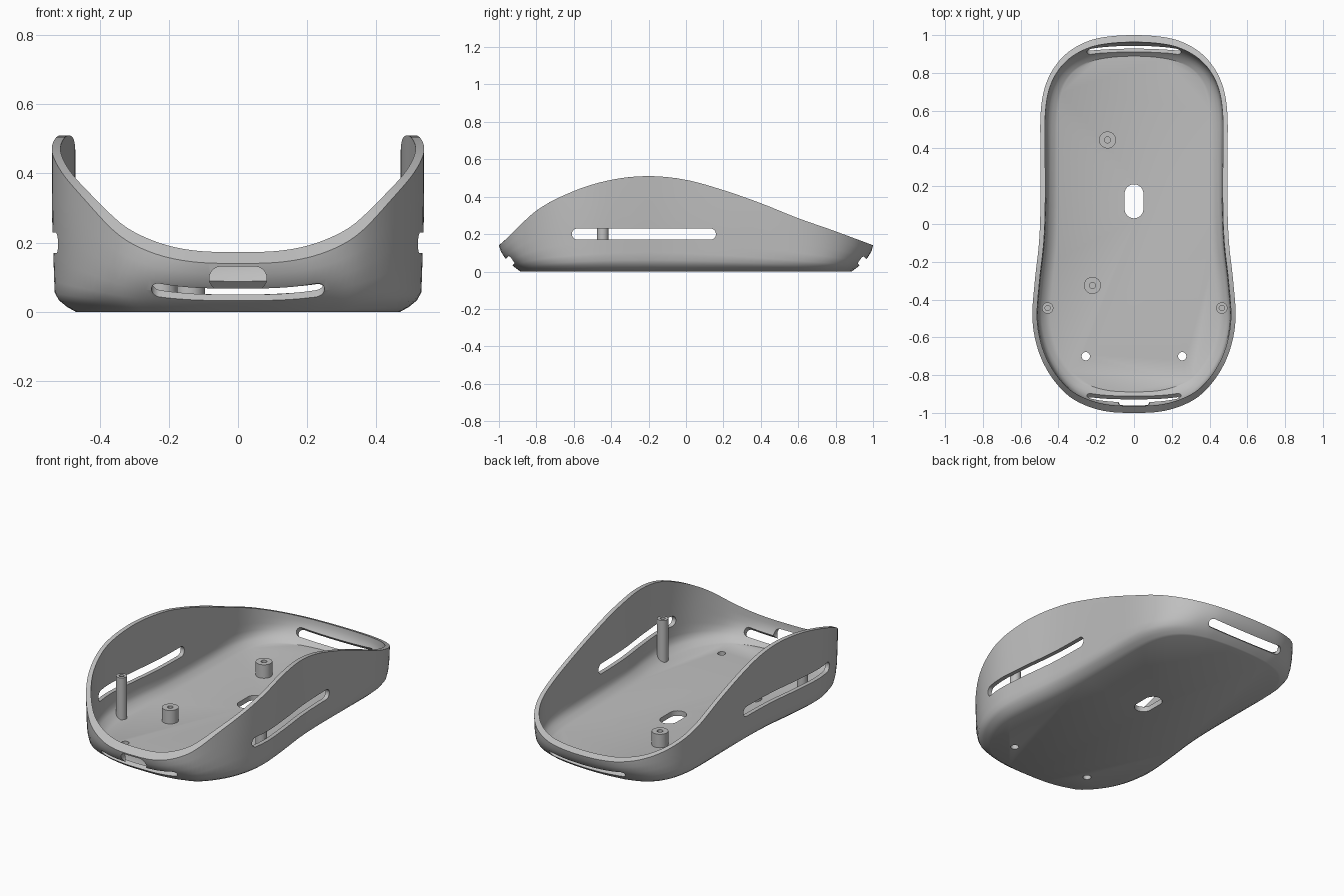
import bpy, bmesh, math
from mathutils import Matrix, Vector

if "Cube" in bpy.data.objects:
    bpy.data.objects.remove(bpy.data.objects["Cube"], do_unlink=True)

grey = bpy.data.materials.new("matte grey")
grey.use_nodes = True
COLOR = (0.52, 0.52, 0.52, 1)
grey.diffuse_color = COLOR
grey.node_tree.nodes["Principled BSDF"].inputs["Base Color"].default_value = COLOR

FLOOR = 0.03


def catmull(a, b, c, d, t):
    return 0.5 * (2 * b + (c - a) * t + (2 * a - 5 * b + 4 * c - d) * t * t
                  + (3 * b - a - 3 * c + d) * t ** 3)


def loft(name, rings):
    """Skin a stack of counter-clockwise rings and cap both ends."""
    bm = bmesh.new()
    loops = [[bm.verts.new(p) for p in ring] for ring in rings]
    n = len(loops[0])
    for low, high in zip(loops, loops[1:]):
        for i in range(n):
            j = (i + 1) % n
            bm.faces.new((low[i], low[j], high[j], high[i]))
    bm.faces.new(loops[0][::-1])
    bm.faces.new(loops[-1])
    mesh = bpy.data.meshes.new(name)
    bm.to_mesh(mesh)
    bm.free()
    obj = bpy.data.objects.new(name, mesh)
    bpy.context.collection.objects.link(obj)
    mesh.materials.append(grey)
    return obj


def activate(obj):
    bpy.ops.object.select_all(action='DESELECT')
    obj.select_set(True)
    bpy.context.view_layer.objects.active = obj


# Rim height along the length, at even steps from front to back
RIM = [0.14, 0.325, 0.43, 0.49, 0.51, 0.49, 0.435, 0.365, 0.285, 0.215, 0.14]


def rim_height(y):
    u = max(0, min(9.999, (y + 1) * 5))
    i = int(u)
    a = RIM[i - 1] if i else 0.0
    d = RIM[i + 2] if i < 9 else 0.06
    return catmull(a, RIM[i], RIM[i + 1], d, u - i)


# Plan outline: one half, mirrored, then smoothed
half = [(0, -1), (0.14, -0.993), (0.26, -0.96), (0.36, -0.9), (0.45, -0.79),
        (0.51, -0.66), (0.538, -0.5), (0.525, -0.3), (0.503, -0.1), (0.495, 0.1),
        (0.495, 0.35), (0.495, 0.58), (0.475, 0.72), (0.425, 0.83), (0.345, 0.915),
        (0.24, 0.97), (0.13, 0.993), (0, 1)]
ctrl = [Vector(p) for p in half + [(-x, y) for x, y in half[-2:0:-1]]]
count = len(ctrl)
outline = [catmull(*(ctrl[(i + k) % count] for k in (-1, 0, 1, 2)), t / 5)
           for i in range(count) for t in range(5)]
normals = []
for i, p in enumerate(outline):
    t = (outline[(i + 1) % len(outline)] - outline[i - 1]).normalized()
    normals.append(Vector((t.y, -t.x)))


def shell_ring(s, inner):
    """Ring at fraction s of the wall height; steep sides, sloping ends."""
    ring = []
    for p, n in zip(outline, normals):
        end = abs(n.y) ** 3
        thick = (0.025 + 0.012 * end) if inner else 0
        base = FLOOR if inner else 0
        rim = p - n * thick
        z = base + (rim_height(rim.y) - base) * s
        side_in = 0.06 * max(0, 1 - (z - base) / 0.06) ** 2 + 0.01 * max(0, 1 - z / 0.3)
        end_in = 0.115 * max(0, 1 - z / 0.14) ** 1.8
        q = rim - n * (side_in * (1 - end) + end_in * end)
        ring.append((q.x, q.y, z))
    return ring


LEVELS = [0, 0.03, 0.07, 0.12, 0.2, 0.35, 0.55, 0.78, 1]
shell = loft("shell", [shell_ring(s, False) for s in LEVELS]
             + [shell_ring(s, True) for s in reversed(LEVELS)])


# Openings: rounded slots swept along their local z and cut from the shell
def cut_slot(half_len, radius, depth, place):
    pts = []
    for k in range(32):
        a = math.tau * (k + 0.5) / 32
        shift = math.copysign(half_len - radius, math.cos(a))
        pts.append((shift + radius * math.cos(a), radius * math.sin(a)))
    cutter = loft("slot_cutter", [[place @ Vector((x, y, z)) for x, y in pts]
                                  for z in (-depth, depth)])
    cutter.hide_render = True
    cut = shell.modifiers.new("slot", 'BOOLEAN')
    cut.operation = 'DIFFERENCE'
    cut.solver = 'MANIFOLD'
    cut.object = cutter
    activate(shell)
    bpy.ops.object.modifier_apply(modifier=cut.name)
    bpy.data.objects.remove(cutter, do_unlink=True)


def at(x, y, z, angle=0, axis='X'):
    return Matrix.Translation((x, y, z)) @ Matrix.Rotation(math.radians(angle), 4, axis)


quarter = Matrix.Rotation(math.pi / 2, 4, 'Z')
cut_slot(0.09, 0.05, 0.1, at(0, 0.12, 0) @ quarter)
cut_slot(0.083, 0.034, 0.1, at(0, -0.98, 0.097, 90))
cut_slot(0.25, 0.025, 0.06, at(0, -0.948, 0.048, -45))
cut_slot(0.25, 0.025, 0.06, at(0, 0.948, 0.048, 45))
for side in (-1, 1):
    cut_slot(0.022, 0.022, 0.1, at(side * 0.255, -0.7, 0))
    cut_slot(0.385, 0.03, 0.15, at(side * 0.5, -0.225, 0.2, 90, 'Y') @ quarter)
activate(shell)
bpy.ops.object.shade_smooth_by_angle(angle=math.radians(35))


# Screw posts with blind holes
def post(name, x, y, radius, hole, top):
    profile = [(radius, 0.02), (radius, top), (hole, top), (hole, top - 0.06)]
    activate(loft(name, [[(x + r * math.cos(math.tau * k / 32),
                           y + r * math.sin(math.tau * k / 32), z)
                          for k in range(32)] for r, z in profile]))
    bpy.ops.object.shade_smooth_by_angle(angle=math.radians(35))


post("front_short_post", -0.22, -0.325, 0.045, 0.016, 0.11)
post("rear_short_post", -0.14, 0.445, 0.045, 0.016, 0.11)
post("right_tall_post", -0.457, -0.445, 0.03, 0.014, 0.28)
post("left_tall_post", 0.465, -0.445, 0.03, 0.014, 0.28)
